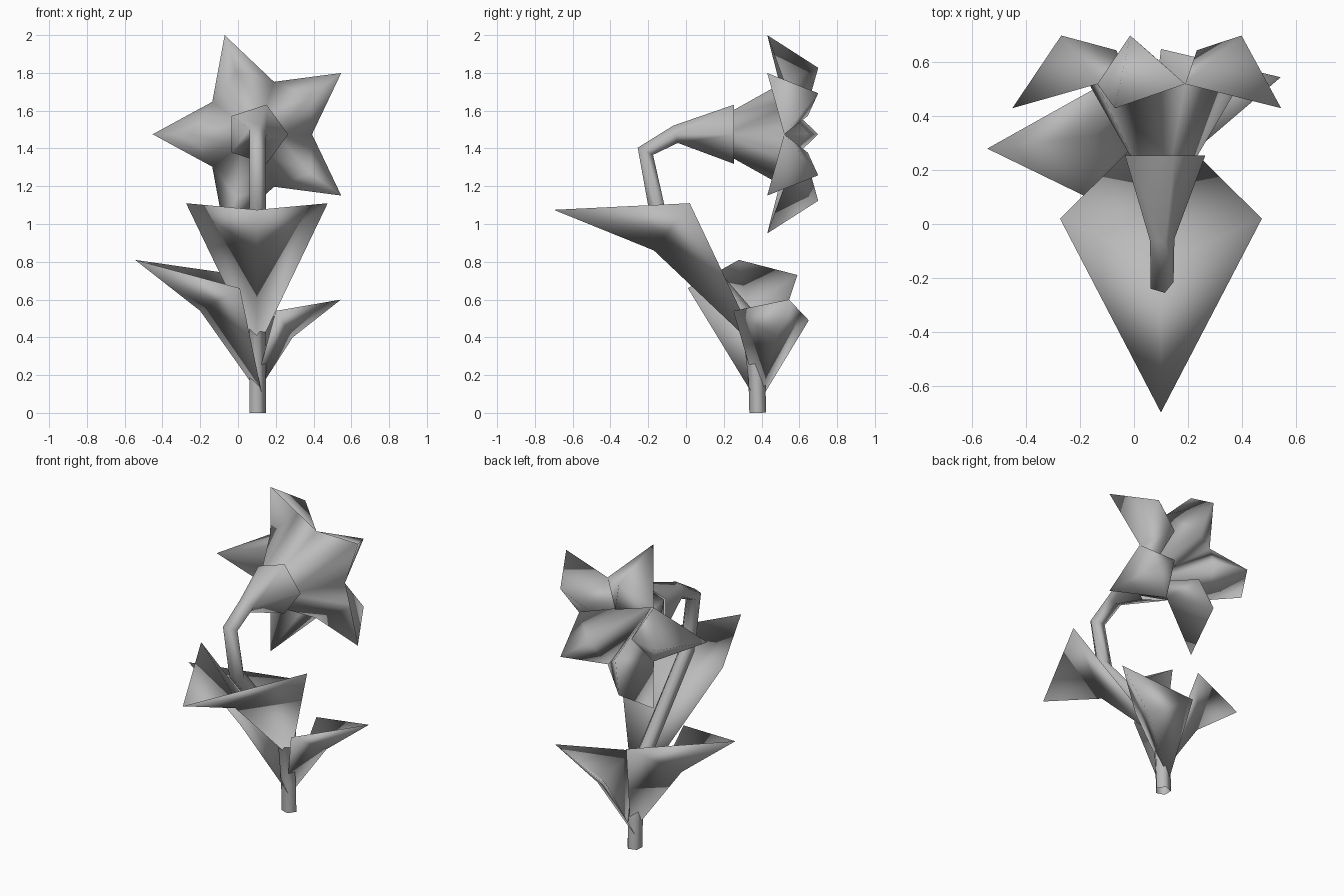
import bpy
from math import sin, cos, tau
from mathutils import Vector

cube = bpy.data.objects.get("Cube")
if cube:
    bpy.data.objects.remove(cube, do_unlink=True)

grey = bpy.data.materials.new("plain grey")
grey.use_nodes = True
grey.diffuse_color = (0.5, 0.5, 0.5, 1)
grey.node_tree.nodes["Principled BSDF"].inputs["Base Color"].default_value = (0.5, 0.5, 0.5, 1)

CX = 0.1      # the stem and bloom share this x
BLOOM_Z = 1.475
SIDES = 5


def build(name, verts, faces):
    mesh = bpy.data.meshes.new(name)
    mesh.from_pydata(verts, [], faces)
    mesh.materials.append(grey)
    for poly in mesh.polygons:
        poly.use_smooth = True
    obj = bpy.data.objects.new(name, mesh)
    bpy.context.collection.objects.link(obj)


def tube(name, path):
    """Five-sided tube swept along (y, z, radius) points."""
    pts = [Vector((CX, y, z)) for y, z, r in path]
    verts, faces = [], []
    for i, p in enumerate(pts):
        before = (p - pts[i - 1]).normalized() if i else Vector()
        after = (pts[i + 1] - p).normalized() if i + 1 < len(pts) else Vector()
        across = Vector((1, 0, 0))
        up = across.cross((before + after).normalized())
        for k in range(SIDES):
            a = tau * k / SIDES
            verts.append(p + path[i][2] * (cos(a) * across + sin(a) * up))
    for i in range(len(pts) - 1):
        for k in range(SIDES):
            n = (k + 1) % SIDES
            a, b = i * SIDES, (i + 1) * SIDES
            faces.append((a + k, a + n, b + n, b + k))
    build(name, verts, faces)


def leaf(name, base, edge_a, edge_b, rib, tip):
    """Folded leaf: a thin closed shell with a lower and an upper midrib."""
    base, edge_a, edge_b, rib, tip = map(Vector, (base, edge_a, edge_b, rib, tip))
    upper_rib = rib + 0.04 * ((edge_a + edge_b) / 2 - rib).normalized()
    under = [(0, 3, 1), (0, 2, 3), (1, 3, 4), (3, 2, 4)]
    upper = [tuple(5 if i == 3 else i for i in reversed(f)) for f in under]
    build(name, [base, edge_a, edge_b, rib, tip, upper_rib], under + upper)


# Bent stem flaring into the calyx
tube("stem", [(0.38, 0, 0.047), (0.375, 0.18, 0.047), (0.335, 0.5, 0.047),
              (-0.15, 1.06, 0.047), (-0.215, 1.385, 0.047),
              (-0.055, BLOOM_Z, 0.05), (0.255, BLOOM_Z, 0.165)])

# Three folded leaves wrapping the stem
leaf("front_leaf", (CX, 0.39, 0.33), (-0.275, 0.02, 1.11), (0.475, 0.02, 1.11),
     (CX, -0.17, 0.86), (CX, -0.7, 1.075))
leaf("right_leaf", (0.133, 0.37, 0.07), (0.01, 0.59, 0.73), (0.01, 0.01, 0.66),
     (-0.2, 0.33, 0.54), (-0.545, 0.28, 0.81))
leaf("left_leaf", (0.07, 0.39, 0.06), (0.2, 0.25, 0.54), (0.1, 0.65, 0.49),
     (0.29, 0.48, 0.4), (0.545, 0.545, 0.6))


# Bloom: five thick petals with a swept-back tip and an inner ridge
def polar(radius, y, turn):
    a = tau * turn / SIDES
    return (CX + radius * cos(a), y, BLOOM_Z + radius * sin(a))


verts, faces = [(CX, 0.2, BLOOM_Z)], []
for k in range(SIDES):
    h = k + 0.5
    verts += [polar(0.104, 0.2, k), polar(0.292, 0.52, k), polar(0.552, 0.43, h),
              polar(0.35, 0.665, h), polar(0.37, 0.7, h), polar(0.165, 0.645, h)]
for k in range(SIDES):
    root, notch, tip, outer, crest, ridge = range(6 * k + 1, 6 * k + 7)
    next_root = 6 * ((k + 1) % SIDES) + 1
    next_notch = next_root + 1
    # outside of the funnel and petal
    faces += [(root, notch, outer), (root, outer, next_root), (next_root, outer, next_notch),
              (notch, tip, outer), (outer, tip, next_notch)]
    # inside of the petal down to the throat
    faces += [(0, ridge, notch), (0, next_notch, ridge), (notch, ridge, crest),
              (ridge, next_notch, crest), (notch, crest, tip), (crest, next_notch, tip)]
build("bloom", verts, faces)
